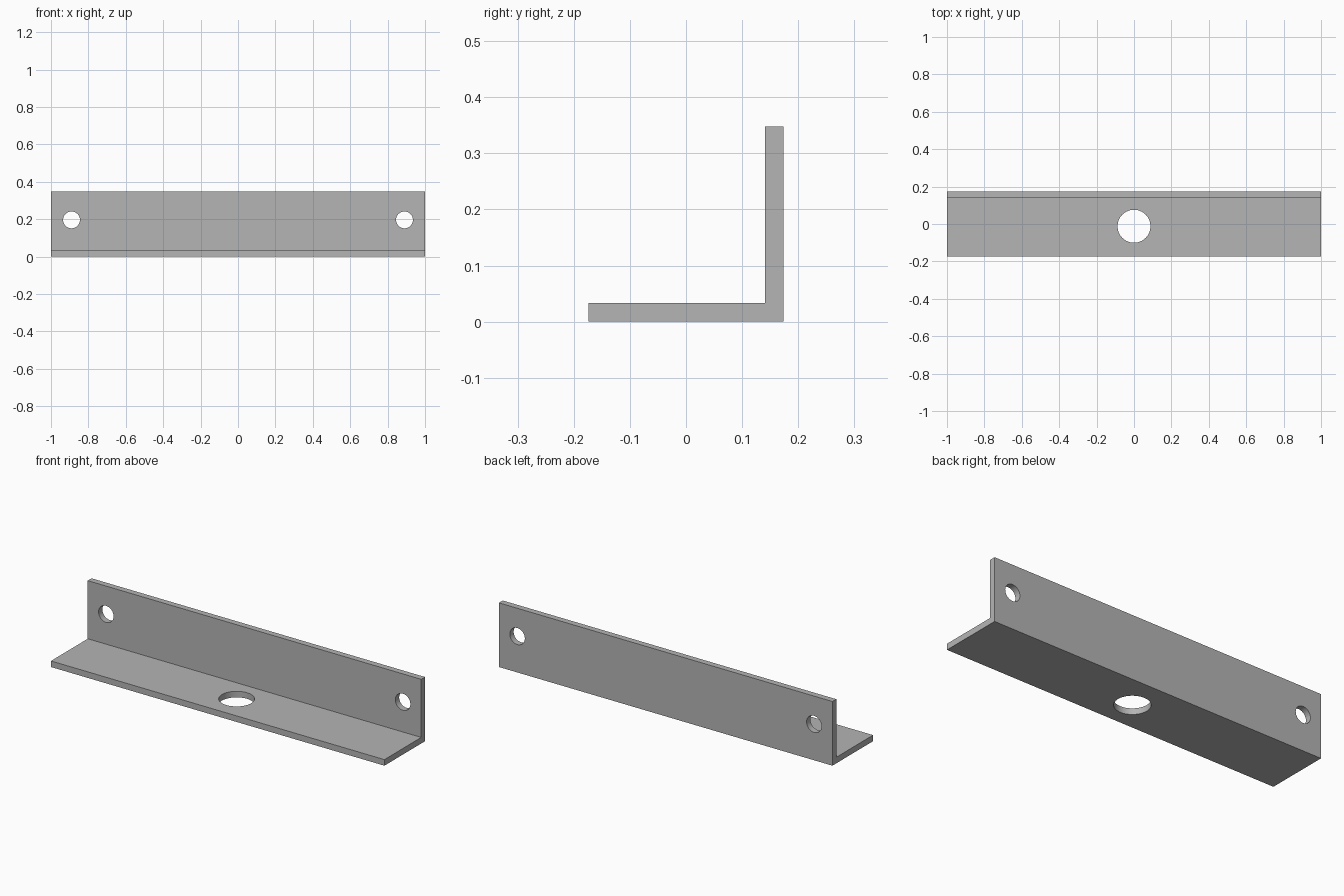
import bpy
import bmesh
from math import radians

cube = bpy.data.objects.get("Cube")
if cube:
    bpy.data.objects.remove(cube, do_unlink=True)

LENGTH, SIDE, THICK = 2.0, 0.348, 0.033
HALF = SIDE / 2

steel = bpy.data.materials.new("grey_steel")
steel.use_nodes = True
colour = (0.46, 0.46, 0.46, 1)
steel.diffuse_color = colour
steel.node_tree.nodes["Principled BSDF"].inputs["Base Color"].default_value = colour

# L-shaped profile swept along the length
profile = [(-HALF, 0), (HALF, 0), (HALF, SIDE), (HALF - THICK, SIDE),
           (HALF - THICK, THICK), (-HALF, THICK)]
bm = bmesh.new()
face = bm.faces.new([bm.verts.new((-LENGTH / 2, y, z)) for y, z in profile])
swept = bmesh.ops.extrude_face_region(bm, geom=[face])["geom"]
bmesh.ops.translate(bm, vec=(LENGTH, 0, 0),
                    verts=[v for v in swept if isinstance(v, bmesh.types.BMVert)])
bmesh.ops.recalc_face_normals(bm, faces=bm.faces)
mesh = bpy.data.meshes.new("angle_bracket")
bm.to_mesh(mesh)
bm.free()
mesh.materials.append(steel)
bracket = bpy.data.objects.new("angle_bracket", mesh)
bpy.context.collection.objects.link(bracket)


def drill(name, location, radius, tilt=0):
    """Cut a round hole through the bracket."""
    bpy.ops.mesh.primitive_cylinder_add(vertices=64, radius=radius, depth=4 * THICK,
                                        location=location, rotation=(tilt, 0, 0))
    cutter = bpy.context.object
    cutter.name = name
    cutter.data.materials.append(steel)
    cutter.hide_render = True
    cutter.hide_set(True)
    cut = bracket.modifiers.new(name, 'BOOLEAN')
    cut.operation = 'DIFFERENCE'
    cut.solver = 'EXACT'
    cut.object = cutter


# Large hole in the base, one screw hole at each end of the upright
drill("base_hole_cutter", (0, -0.012, THICK / 2), 0.088)
for side, x in (("left", 0.89), ("right", -0.89)):
    drill(side + "_screw_hole_cutter", (x, HALF - THICK / 2, 0.196), 0.045, radians(90))

# Apply the cuts, then remove the cutters
bpy.ops.object.select_all(action='DESELECT')
bpy.context.view_layer.objects.active = bracket
bracket.select_set(True)
for cut in list(bracket.modifiers):
    cutter = cut.object
    bpy.ops.object.modifier_apply(modifier=cut.name)
    bpy.data.objects.remove(cutter, do_unlink=True)
bpy.ops.object.shade_smooth_by_angle(angle=radians(30))
